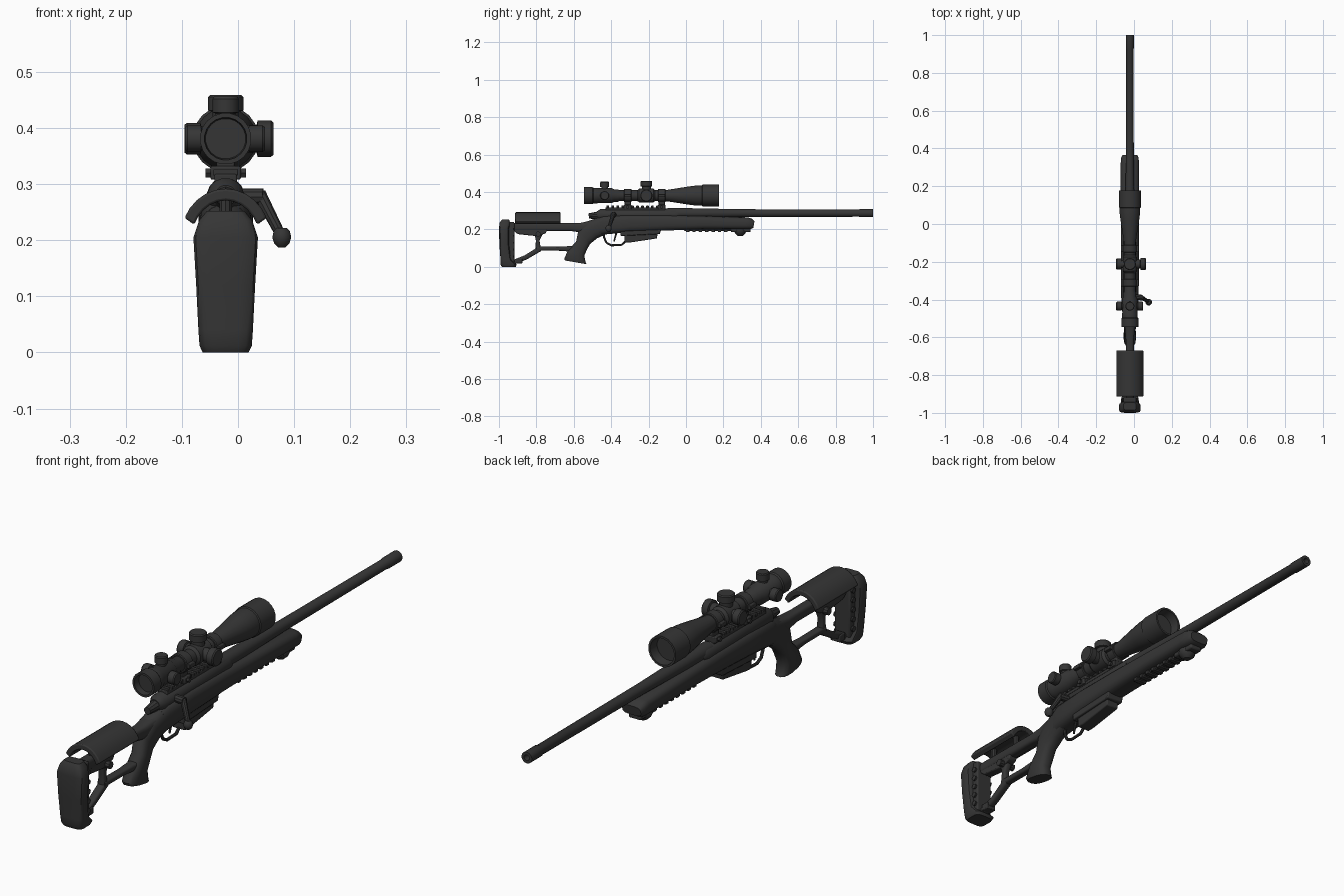
import bpy, bmesh, math
from mathutils import Vector, Matrix

CX = -0.022   # centre line of the rifle
SZ = 0.381    # scope axis height
BZ = 0.287    # barrel axis height
mat = bpy.data.materials.new("matte black")
mat.diffuse_color = (0.036, 0.036, 0.036, 1)


def finish(name, bm, bevel=0, angle=35):
    bmesh.ops.recalc_face_normals(bm, faces=bm.faces)
    me = bpy.data.meshes.new(name)
    bm.to_mesh(me)
    bm.free()
    me.materials.append(mat)
    ob = bpy.data.objects.new(name, me)
    bpy.context.collection.objects.link(ob)
    if bevel:
        m = ob.modifiers.new("bevel", 'BEVEL')
        m.width, m.segments = bevel, 2
    bpy.ops.object.select_all(action='DESELECT')
    ob.select_set(True)
    bpy.context.view_layer.objects.active = ob
    bpy.ops.object.shade_smooth_by_angle(angle=math.radians(angle))
    return ob


def skin(bm, rings):
    """Bridge rings of points and cap the ends."""
    vs = [[bm.verts.new(p) for p in r] for r in rings]
    n = len(vs[0])
    for a, b in zip(vs, vs[1:]):
        for i in range(n):
            bm.faces.new((a[i], a[(i + 1) % n], b[(i + 1) % n], b[i]))
    bm.faces.new(vs[0])
    bm.faces.new(vs[-1])


def loft(name, secs, n=16, power=0.6, x=CX):
    """Sections (ay, az, by, bz, half width): rounded loops spanning A to B."""
    rings = []
    for ay, az, by, bz, hw in secs:
        ring = []
        for i in range(n):
            t = 2 * math.pi * (i + 0.5) / n
            c, s = math.cos(t), math.sin(t)
            u = math.copysign(abs(c) ** power, c)
            k = 0.5 + 0.5 * math.copysign(abs(s) ** power, s)
            ring.append((x + hw * u, ay + (by - ay) * k, az + (bz - az) * k))
        rings.append(ring)
    bm = bmesh.new()
    skin(bm, rings)
    return finish(name, bm)


def lathe(name, origin, axis, prof, n=16):
    """Turn (distance along axis, radius) points about an axis."""
    q = Vector((0, 0, 1)).rotation_difference(Vector(axis).normalized())
    o = Vector(origin)
    bm = bmesh.new()
    skin(bm, [[o + q @ Vector((r * math.cos(2 * math.pi * (i + .5) / n),
                               r * math.sin(2 * math.pi * (i + .5) / n), t))
               for i in range(n)] for t, r in prof])
    return finish(name, bm)


def rod(name, a, b, ra, rb=None, n=10):
    d = Vector(b) - Vector(a)
    return lathe(name, a, d, [(0, ra), (d.length, ra if rb is None else rb)], n)


def prism(name, pts, hw, bevel=0.004, x=CX):
    """Extrude a (y, z) outline across x."""
    bm = bmesh.new()
    skin(bm, [[(x + s * hw, y, z) for y, z in pts] for s in (-1, 1)])
    return finish(name, bm, bevel)


def box(name, y0, y1, z0, z1, hw, bevel=0.003, x=CX):
    return prism(name, [(y0, z0), (y1, z0), (y1, z1), (y0, z1)], hw, bevel, x)


# --- barrel and receiver
lathe("barrel", (CX, 0, BZ), (0, 1, 0),
      [(-.1, .028), (.02, .027), (.3, .0215), (.925, .0195), (.93, .022),
       (1, .022), (1, .011), (.95, .011)])
lathe("receiver", (CX, 0, .278), (0, 1, 0),
      [(-.475, .02), (-.455, .033), (-.06, .034), (-.04, .028)])
rod("bolt_shroud", (CX, -.52, .272), (CX, -.45, .276), .014, .024)
box("rail_base", -.43, -.11, .295, .318, .02)
for i in range(12):
    y = -.425 + i * .0265
    box("rail_tooth", y, y + .014, .315, .327, .022, .002)

# --- bolt handle
rod("bolt_root", (CX + .01, -.385, .278), (.045, -.39, .278), .015)
rod("bolt_arm", (.038, -.388, .283), (.077, -.412, .208), .012, .009)
lathe("bolt_knob", (.078, -.414, .222), (0, 0, -1),
      [(0, .009), (.006, .015), (.017, .0175), (.028, .014), (.035, .006)], 12)

# --- stock
loft("forend", [(-.47, .165, -.47, .262, .038), (-.44, .172, -.44, .275, .045),
                (-.3, .185, -.3, .28, .048), (-.1, .194, -.1, .278, .048),
                (.1, .2, .1, .272, .049), (.3, .2, .33, .265, .049),
                (.345, .2, .352, .258, .047), (.36, .208, .366, .245, .04)])
loft("grip", [(-.43, .172, -.45, .27, .043), (-.475, .152, -.53, .243, .036),
              (-.512, .122, -.575, .2, .032), (-.528, .095, -.588, .135, .031),
              (-.543, .06, -.63, .09, .032), (-.536, .024, -.652, .045, .033),
              (-.53, .014, -.648, .034, .03)], power=.75)
loft("upper_bar", [(-.49, .18, -.49, .252, .034), (-.56, .183, -.56, .236, .026),
                   (-.62, .192, -.62, .234, .021), (-.93, .19, -.93, .236, .021)])
loft("lower_bar", [(-.6, .08, -.6, .112, .02), (-.68, .086, -.68, .108, .016),
                   (-.8, .086, -.8, .11, .016)])
loft("diagonal_bar", [(-.775, .084, -.785, .11, .016), (-.85, .04, -.862, .062, .015),
                      (-.93, .008, -.94, .03, .018)])
loft("rear_strut", [(-.775, .09, -.805, .09, .015), (-.783, .14, -.803, .14, .013),
                    (-.755, .2, -.815, .2, .016)])
box("bar_foot", -.91, -.875, .018, .045, .02)
prism("comb_support", [(-.93, .2), (-.9, .175), (-.79, .163), (-.75, .18), (-.74, .2)], .018)
rod("comb_knob", (CX - .035, -.79, .175), (CX + .035, -.79, .175), .014)

# --- cheek rest: arched shell
arc = [math.radians(25 + 130 * i / 10) for i in range(11)]
shell = [(CX + .081 * math.cos(a), .202 + .09 * math.sin(a)) for a in arc]
shell += [(CX + .062 * math.cos(a), .196 + .075 * math.sin(a)) for a in reversed(arc)]
bm = bmesh.new()
skin(bm, [[(x, y, z) for x, z in shell] for y in (-.913, -.67)])
finish("cheek_rest", bm, .004)
for y in (-.86, -.73):
    rod("cheek_post", (CX, y, .22), (CX, y, .275), .012)

# --- butt pad, carrier and its side screws
loft("butt_pad", [(-.985, 0, -.91, 0, .041), (-.992, .012, -.905, .012, .047),
                  (-.992, .04, -.935, .04, .049), (-.998, .12, -.945, .12, .053),
                  (-1, .205, -.945, .205, .058), (-.997, .235, -.94, .235, .048),
                  (-.985, .252, -.945, .252, .034)], power=.45)
box("butt_carrier", -.955, -.918, .02, .24, .034, .006)
for i in range(5):
    z = .055 + i * .037
    rod("carrier_screw", (CX - .041, -.932, z), (CX + .041, -.932, z), .01)

# --- magazine, trigger and guard
prism("magazine_well", [(-.35, .165), (-.14, .175), (-.13, .21), (-.35, .21)], .036)
prism("magazine", [(-.33, .13), (-.3, .13), (-.155, .152), (-.15, .2), (-.33, .2)], .027)
guard = [(-.32, .18), (-.325, .135), (-.345, .117), (-.4, .115),
         (-.425, .128), (-.437, .155), (-.44, .185)]
for (a, b), (c, d) in zip(guard, guard[1:]):
    rod("trigger_guard", (CX, a, b), (CX, c, d), .006, n=8)
rod("trigger", (CX, -.37, .19), (CX, -.385, .135), .006, .004, 8)

# --- forend underside rail and stud
box("under_rail", -.01, .34, .192, .206, .016)
for i in range(7):
    y = .0 + i * .034
    box("under_rail_slat", y, y + .018, .186, .2, .024, .002)
lathe("bipod_stud", (CX, .29, .21), (0, 0, -1),
      [(0, .03), (.018, .034), (.032, .028), (.044, .014)], 12)
box("stud_block", .24, .345, .185, .205, .026, .006)

# --- scope body with hollow ends
lathe("scope_tube", (CX, 0, SZ), (0, 1, 0),
      [(-.52, .036), (-.545, .038), (-.545, .046), (-.5, .046), (-.495, .042),
       (-.475, .042), (-.47, .04), (-.395, .04), (-.385, .034), (-.365, .034),
       (-.355, .029), (-.26, .029), (-.25, .038), (-.175, .038), (-.165, .029),
       (-.1, .031), (.02, .05), (.06, .055), (.085, .055), (.088, .059),
       (.177, .059), (.177, .051), (.14, .047)], 20)


def turret(name, y, axis, length, r):
    lathe(name, (CX, y, SZ), axis,
          [(0, r * .75), (length - .03, r * .75), (length - .028, r),
           (length - .004, r), (length, r * .88)], 16)


turret("elevation_turret", -.212, (0, 0, 1), .078, .032)
turret("windage_turret", -.212, (1, 0, 0), .085, .033)
turret("focus_turret", -.212, (-1, 0, 0), .073, .029)
turret("rear_top_turret", -.435, (0, 0, 1), .075, .024)
turret("rear_right_turret", -.435, (1, 0, 0), .07, .024)
turret("rear_left_turret", -.435, (-1, 0, 0), .072, .024)

# --- scope mounts
for y in (-.312, -.13):
    lathe("scope_ring", (CX, y, SZ), (0, 1, 0),
          [(-.02, .034), (-.017, .037), (.017, .037), (.02, .034)])
    box("ring_neck", y - .017, y + .017, .32, .36, .016)
    box("ring_clamp", y - .02, y + .02, .308, .332, .027)
    for s in (-1, 1):
        box("ring_lug", y - .018, y + .018, SZ - .008, SZ + .008, .008, .002, CX + s * .04)
    rod("clamp_nut", (CX - .036, y, .32), (CX + .036, y, .32), .009, n=6)
